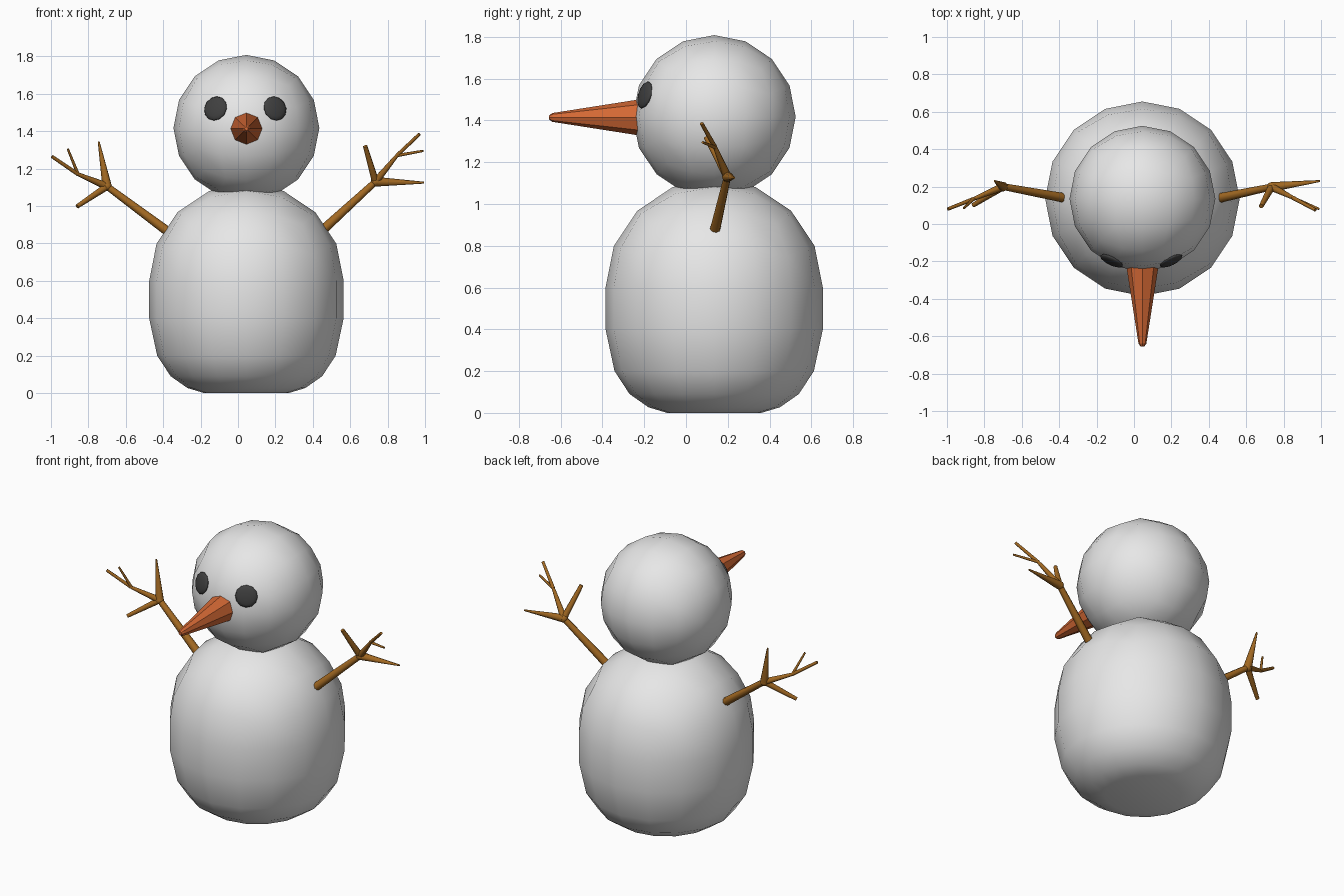
import bpy
import bmesh
from math import pi, tan, radians
from mathutils import Vector, Matrix

if "Cube" in bpy.data.objects:
    bpy.data.objects.remove(bpy.data.objects["Cube"], do_unlink=True)

CX, CY = 0.045, 0.135  # vertical axis of the snow figure


def material(name, rgb):
    mat = bpy.data.materials.new(name)
    mat.use_nodes = True
    mat.diffuse_color = (*rgb, 1)
    bsdf = next(n for n in mat.node_tree.nodes if n.type == "BSDF_PRINCIPLED")
    bsdf.inputs["Base Color"].default_value = (*rgb, 1)
    return mat


snow = material("snow_white", (0.8, 0.8, 0.8))
carrot = material("carrot_orange", (0.66, 0.14, 0.035))
bark = material("bark_brown", (0.36, 0.14, 0.016))
coal = material("coal_black", (0.05, 0.05, 0.05))


def finish(bm, name, mat, smooth):
    bmesh.ops.recalc_face_normals(bm, faces=bm.faces)
    for f in bm.faces:
        f.smooth = smooth
    mesh = bpy.data.meshes.new(name)
    bm.to_mesh(mesh)
    bm.free()
    mesh.materials.append(mat)
    obj = bpy.data.objects.new(name, mesh)
    bpy.context.collection.objects.link(obj)
    return obj


def ball(radius):
    """Cube rounded into a sphere, with sixteen even steps around."""
    bm = bmesh.new()
    bmesh.ops.create_cube(bm, size=2)
    bmesh.ops.subdivide_edges(bm, edges=bm.edges[:], cuts=3, use_grid_fill=True)
    for v in bm.verts:
        v.co = Vector([tan(c * pi / 4) for c in v.co]).normalized() * radius
    return bm


def tube(bm, a, b, r1, r2, sides=8):
    """Tapered stick from a to b."""
    a, b = Vector(a), Vector(b)
    turn = (b - a).to_track_quat("Z", "Y").to_matrix().to_4x4()
    bmesh.ops.create_cone(bm, cap_ends=True, segments=sides, radius1=r1, radius2=r2,
                          depth=(b - a).length,
                          matrix=Matrix.Translation((a + b) / 2) @ turn)


# Head
bm = ball(0.39)
bmesh.ops.translate(bm, verts=bm.verts, vec=(CX, CY, 1.418))
finish(bm, "head", snow, True)

# Body: rounded upper half, then rings drawn down to a flat base
R = 0.52
bm = ball(R)
bmesh.ops.delete(bm, geom=[v for v in bm.verts if v.co.z < -0.01], context="VERTS")
bmesh.ops.translate(bm, verts=bm.verts, vec=(0, 0, 0.6))
edges = [e for e in bm.edges if e.is_boundary]
last = R
for radius, z in ((R, 0.4), (0.477, 0.2), (0.405, 0.09), (0.315, 0.027), (0.225, 0.0)):
    ring = bmesh.ops.extrude_edge_only(bm, edges=edges)["geom"]
    for v in (g for g in ring if isinstance(g, bmesh.types.BMVert)):
        v.co = (v.co.x * radius / last, v.co.y * radius / last, z)
    edges = [g for g in ring if isinstance(g, bmesh.types.BMEdge)]
    last = radius
bmesh.ops.contextual_create(bm, geom=edges)
bmesh.ops.translate(bm, verts=bm.verts, vec=(CX, CY, 0))
finish(bm, "body", snow, True)

# Nose: faceted carrot with a blunt point
bm = bmesh.new()
tube(bm, (CX, -0.2, 1.414), (CX, -0.64, 1.414), 0.09, 0.021)
tube(bm, (CX, -0.64, 1.414), (CX, -0.655, 1.414), 0.021, 0.01)
finish(bm, "nose", carrot, False)

# Eyes: flattened coals lying on the head
for name, side in (("right_eye", -1), ("left_eye", 1)):
    out = Vector((side * 0.163, -0.34, 0.104)).normalized()
    bm = bmesh.new()
    bmesh.ops.create_uvsphere(bm, u_segments=12, v_segments=8, radius=0.067)
    bmesh.ops.scale(bm, verts=bm.verts, vec=(1, 1, 0.25))
    bmesh.ops.transform(bm, verts=bm.verts,
                        matrix=out.to_track_quat("Z", "Y").to_matrix().to_4x4())
    bmesh.ops.translate(bm, verts=bm.verts,
                        vec=Vector((CX - 0.006, CY, 1.42)) + out * 0.382)
    finish(bm, name, coal, True)


# Arms: a stick that forks at the wrist into two fingers and a split twig
def arm(name, base, wrist, spike, stub, fork, tips):
    bm = bmesh.new()
    tube(bm, base, wrist, 0.026, 0.018)
    bmesh.ops.create_icosphere(bm, subdivisions=2, radius=0.026,
                               matrix=Matrix.Translation(wrist))
    tube(bm, wrist, spike, 0.026, 0.005)
    tube(bm, wrist, stub, 0.02, 0.012)
    tube(bm, wrist, fork, 0.021, 0.01)
    tube(bm, fork, tips[0], 0.011, 0.009)
    tube(bm, fork, tips[1], 0.009, 0.006)
    obj = finish(bm, name, bark, True)
    bpy.ops.object.select_all(action="DESELECT")
    obj.select_set(True)
    bpy.context.view_layer.objects.active = obj
    bpy.ops.object.shade_smooth_by_angle(angle=radians(50))


arm("right_arm", (-0.35, 0.135, 0.845), (-0.7, 0.2, 1.105),
    spike=(-0.745, 0.23, 1.345), stub=(-0.86, 0.1, 0.998),
    fork=(-0.855, 0.135, 1.17),
    tips=((-0.995, 0.08, 1.265), (-0.91, 0.085, 1.305)))
arm("left_arm", (0.44, 0.135, 0.86), (0.735, 0.198, 1.13),
    spike=(0.995, 0.23, 1.125), stub=(0.68, 0.095, 1.32),
    fork=(0.85, 0.14, 1.27),
    tips=((0.97, 0.075, 1.385), (0.99, 0.08, 1.295)))
